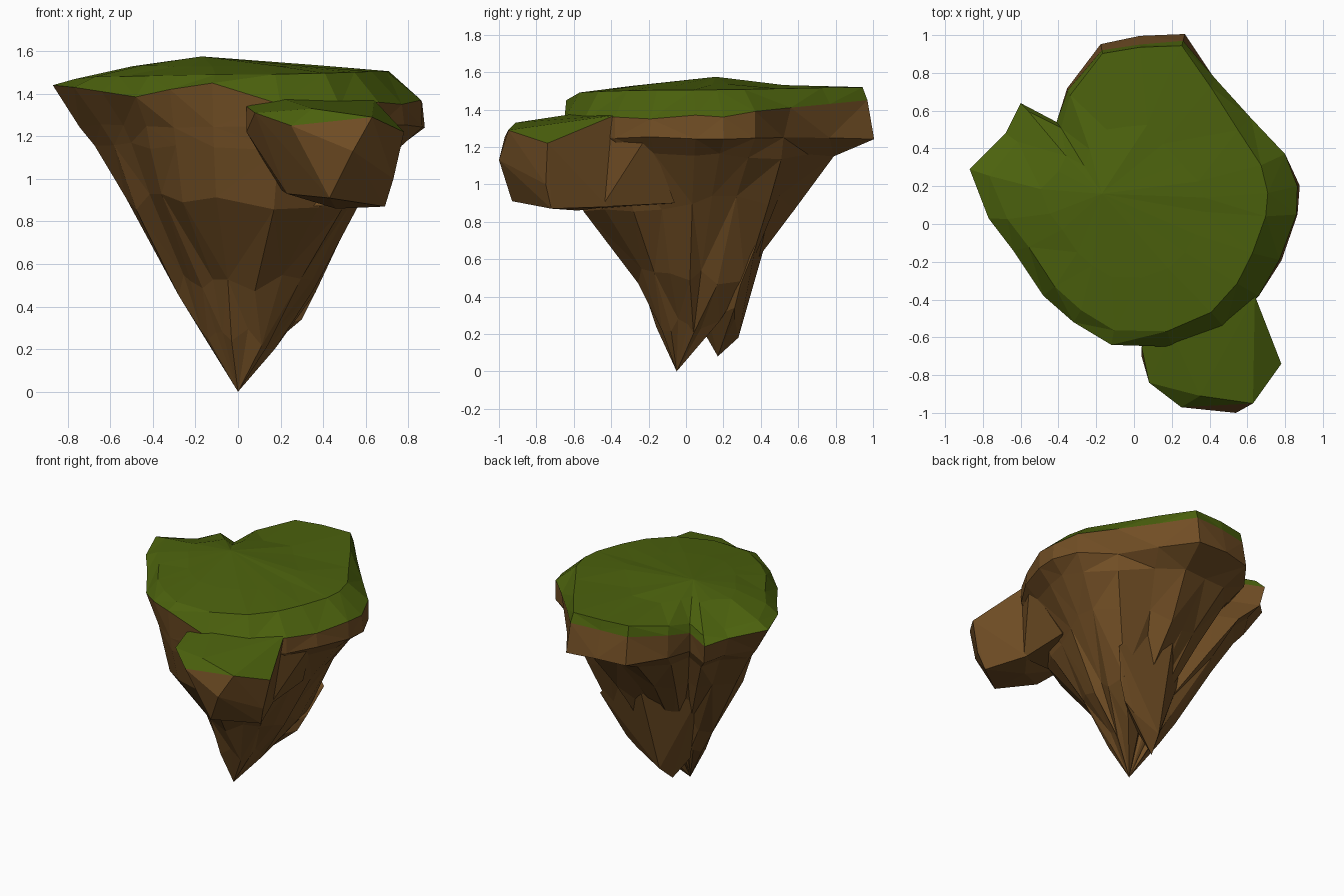
import bpy, bmesh, math, random
from mathutils import Vector

if "Cube" in bpy.data.objects:
    bpy.data.objects.remove(bpy.data.objects["Cube"])
random.seed(7)


def material(name, rgb):
    m = bpy.data.materials.new(name)
    m.diffuse_color = (*rgb, 1)
    m.use_nodes = True
    m.node_tree.nodes["Principled BSDF"].inputs["Base Color"].default_value = m.diffuse_color
    return m


ROCK = material("brown earth", (0.165, 0.076, 0.018))
GRASS = material("grass green", (0.072, 0.122, 0.004))


def finish(bm, name, mats):
    me = bpy.data.meshes.new(name)
    bm.to_mesh(me)
    bm.free()
    for m in mats:
        me.materials.append(m)
    ob = bpy.data.objects.new(name, me)
    bpy.context.collection.objects.link(ob)
    return ob


def loft(name, rings, tip, mat):
    """Join rings of equal length, then close the last one to a tip; faces are triangles."""
    bm = bmesh.new()
    loops = [[bm.verts.new(p) for p in r] for r in rings]
    end = bm.verts.new(tip)
    n = len(rings[0])
    down = tip[2] < rings[0][0][2]
    faces = []
    for i in range(n):
        j = (i + 1) % n
        for a, b in zip(loops, loops[1:]):
            if (a[i].co - b[j].co).length < (a[j].co - b[i].co).length:
                faces += [(a[i], a[j], b[j]), (a[i], b[j], b[i])]
            else:
                faces += [(a[i], a[j], b[i]), (a[j], b[j], b[i])]
        faces.append((loops[-1][i], loops[-1][j], end))
    for f in faces:
        bm.faces.new(f[::-1] if down else f)
    return finish(bm, name, [mat])


def hull(name, pts, mats, grass_slope=2.0):
    """Faceted boulder around the points; faces pointing up enough become grass."""
    bm = bmesh.new()
    for p in pts:
        bm.verts.new(p)
    res = bmesh.ops.convex_hull(bm, input=bm.verts[:])
    junk = [g for g in res["geom_interior"] if isinstance(g, bmesh.types.BMVert)]
    bmesh.ops.delete(bm, geom=junk, context="VERTS")
    bmesh.ops.recalc_face_normals(bm, faces=bm.faces[:])
    for f in bm.faces:
        f.material_index = int(f.normal.z > grass_slope)
    return finish(bm, name, mats)


def directional(p, left, right, front, back):
    """Blend four side values by the direction of p from the middle."""
    c = p[0] / math.hypot(p[0], p[1])
    return (right if p[0] > 0 else left) * c * c + (back if p[1] > 0 else front) * (1 - c * c)


def diagonal(p, side, power):
    """One on the back-right (side 1) or back-left (side -1) diagonal, fading to zero."""
    s = side * 2 * p[0] * p[1] / (p[0] ** 2 + p[1] ** 2)
    return s ** power if s > 0 and p[1] > 0 else 0


# Edge where grass meets rock, counter-clockwise from the right
RIM = [(0.86, 0.05, 1.37), (0.865, 0.20, 1.36), (0.80, 0.37, 1.39), (0.62, 0.56, 1.41),
       (0.43, 0.77, 1.43), (0.26, 0.97, 1.45), (0.03, 0.95, 1.45), (-0.17, 0.92, 1.44),
       (-0.35, 0.71, 1.42), (-0.41, 0.54, 1.39), (-0.60, 0.64, 1.38), (-0.68, 0.48, 1.40),
       (-0.87, 0.29, 1.44), (-0.77, 0.03, 1.43), (-0.64, -0.14, 1.41), (-0.48, -0.38, 1.385),
       (-0.32, -0.52, 1.42), (-0.12, -0.64, 1.45), (0.20, -0.65, 1.35), (0.48, -0.55, 1.34),
       (0.66, -0.38, 1.36), (0.77, -0.19, 1.35)]

# Rock cone: height, rim scale at left, right, front, back, extra at back right, roughness
LEVELS = [(1.25, 0.84, 1.01, 0.98, 1.05, -0.09, 0.01), (1.15, 0.77, 0.90, 0.97, 0.82, 0.03, 0.02),
          (0.90, 0.61, 0.70, 0.90, 0.56, 0.17, 0.05), (0.50, 0.33, 0.44, 0.40, 0.22, 0.24, 0.06),
          (0.25, 0.21, 0.21, 0.24, 0.08, 0.18, 0.05)]
rings = [RIM]
for z, le, ri, fr, ba, ridge, rough in LEVELS:
    ring = []
    for i, p in enumerate(RIM):
        k = directional(p, le, ri, fr, ba) * (1 + random.uniform(-rough, rough))
        k += ridge * diagonal(p, 1, 6)
        dz = random.uniform(-1, 1) * min(rough, 0.05)
        ring.append((p[0] * k, p[1] * k, z + dz))
    rings.append(ring)
loft("rock_cone", rings, (0, -0.05, 0), ROCK)

# Grass cap: shoulder, inner plateau and peak
shoulder, plateau = [], []
for p in RIM:
    k = directional(p, 0.87, 0.81, 0.88, 0.985)
    z = directional(p, 1.48, 1.505, 1.49, 1.52) - 0.07 * diagonal(p, -1, 3)
    shoulder.append((p[0] * k, p[1] * k, z))
    plateau.append((p[0] * 0.5 - 0.06, p[1] * 0.5 + 0.04, 1.53 + random.uniform(-0.006, 0.006)))
loft("grass_cap", [RIM, shoulder, plateau], (-0.17, 0.16, 1.575), GRASS)

# Second root behind the main tip, spreading to the back right
hull("back_root", [(-0.01, 0.17, 0.08), (0.02, 0.28, 0.18), (0.22, 0.26, 0.28),
                   (0.30, 0.26, 0.34), (0.36, 0.29, 0.46), (0.44, 0.37, 0.66),
                   (0.30, 0.42, 0.80), (0.05, 0.48, 0.88), (-0.22, 0.20, 0.70),
                   (-0.10, 0.09, 0.22), (0.10, 0.12, 0.28)], [ROCK])

# Lower ledge jutting out at the front right
hull("front_ledge", [(0.04, -0.65, 1.34), (0.08, -0.84, 1.31), (0.25, -0.97, 1.25),
                     (0.35, -0.91, 1.33), (0.63, -0.95, 1.29), (0.78, -0.74, 1.22),
                     (0.69, -0.55, 1.31), (0.64, -0.38, 1.37), (0.20, -0.58, 1.38),
                     (0.04, -0.70, 1.22), (0.54, -1.00, 1.13), (0.73, -0.75, 1.00),
                     (0.43, -0.93, 0.91), (0.23, -0.73, 0.93), (0.69, -0.72, 0.87),
                     (0.46, -0.58, 0.86), (0.58, -0.42, 0.88), (0.20, -0.50, 0.95)],
     [ROCK, GRASS], 0.55)

# Rock web joining the ledge to the right side
hull("ledge_web", [(0.66, -0.32, 1.12), (0.57, -0.06, 0.90), (0.58, -0.45, 0.88),
                   (0.64, -0.40, 1.33), (0.74, -0.20, 1.27), (0.30, -0.30, 0.95),
                   (0.30, -0.45, 0.87), (0.40, -0.20, 1.25)], [ROCK])
